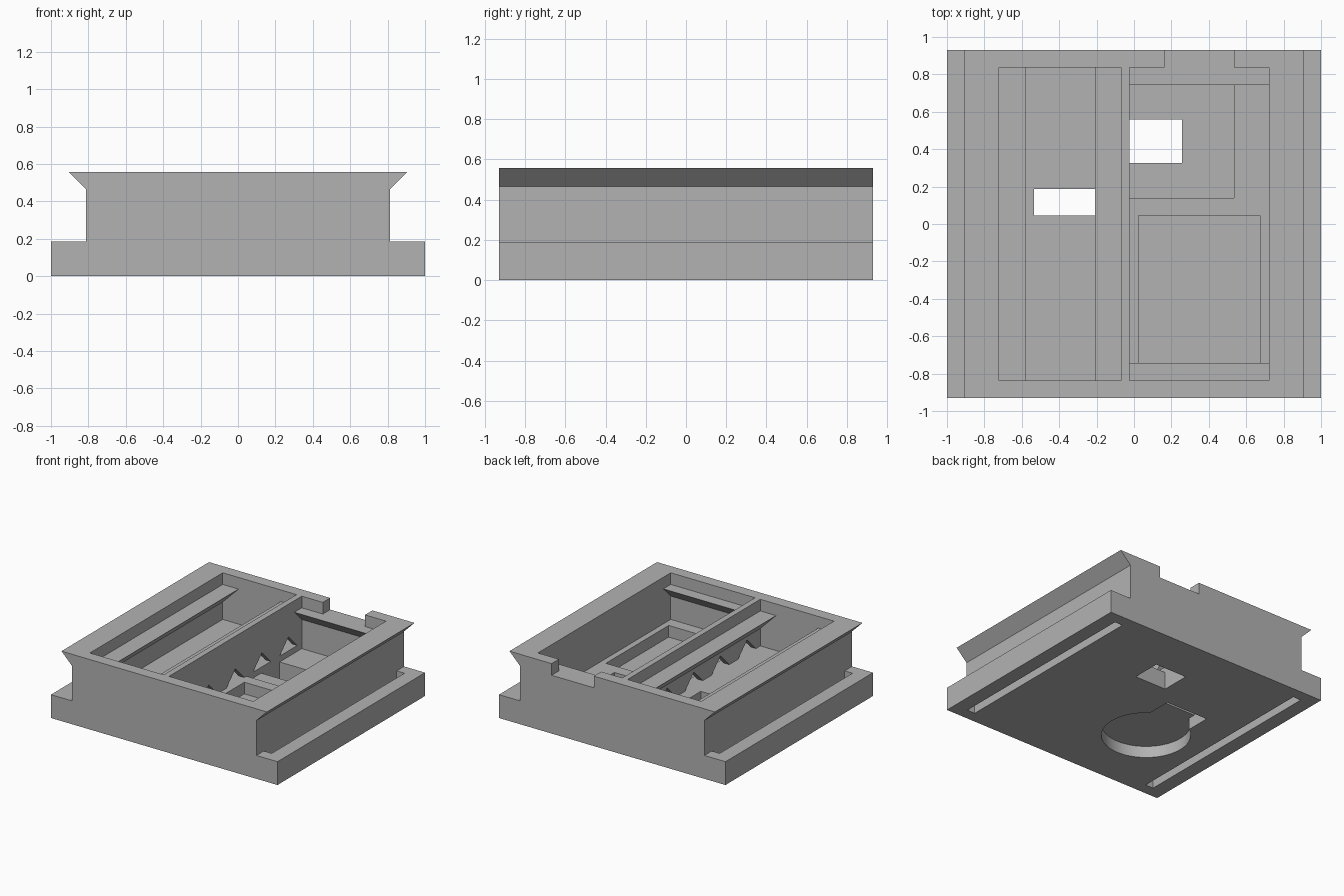
import bpy, bmesh, math
from mathutils import Vector

cube = bpy.data.objects.get("Cube")
if cube:
    bpy.data.objects.remove(cube, do_unlink=True)

U = 2 / 43            # one design unit; the block is 43 units wide
BASE, LIP, TOP = 4, 10, 12
OVER = 2              # how far cutters run past open faces

grey = bpy.data.materials.new("light_grey")
grey.use_nodes = True
grey.diffuse_color = (0.45, 0.45, 0.45, 1)
grey.node_tree.nodes["Principled BSDF"].inputs["Base Color"].default_value = (0.45, 0.45, 0.45, 1)


def prism(name, profile, axis, start, end):
    """Extrude a 2D profile along an axis; the profile uses the other two axes in order."""
    def place(p, along):
        co = list(p)
        co.insert("xyz".index(axis), along)
        return Vector(co) * U
    bm = bmesh.new()
    face = bm.faces.new([bm.verts.new(place(p, start)) for p in profile])
    ext = bmesh.ops.extrude_face_region(bm, geom=[face])["geom"]
    moved = [v for v in ext if isinstance(v, bmesh.types.BMVert)]
    shift = Vector([end - start if a == axis else 0 for a in "xyz"]) * U
    bmesh.ops.translate(bm, verts=moved, vec=shift)
    bmesh.ops.recalc_face_normals(bm, faces=bm.faces)
    mesh = bpy.data.meshes.new(name)
    bm.to_mesh(mesh)
    bm.free()
    mesh.materials.append(grey)
    obj = bpy.data.objects.new(name, mesh)
    bpy.context.scene.collection.objects.link(obj)
    return obj


def box(name, x0, x1, y0, y1, z0, z1):
    return prism(name, [(x0, y0), (x1, y0), (x1, y1), (x0, y1)], "z", z0, z1)


def lipped(a, b, lip):
    """Pocket section between a and b with a 45 degree lip on both sides."""
    left = [(a, TOP + OVER), (a, LIP), (a + lip, LIP), (a, LIP - lip), (a, BASE)]
    return left + [(a + b - u, z) for u, z in reversed(left)]


# Block with flanged foot and flared top rails
half = [(21.5, 0), (21.5, BASE), (17.5, BASE), (17.5, LIP), (19.5, TOP)]
body = prism("tray_body", half + [(-x, z) for x, z in reversed(half)], "y", -20, 20)

cutters = [
    # Lipped pockets either side of the divider
    prism("left_pocket_cutter", lipped(-15.5, -1.5, 3), "y", -18, 18),
    prism("right_pocket_cutter", lipped(-18, 18, 2), "x", -0.5, 15.5),
    # Floor recesses and openings in the right pocket
    box("front_recess_cutter", 0.5, 14.5, -16, 1, 2, 5),
    box("back_recess_cutter", -0.5, 11.5, 3, 18, 3, 5),
    box("square_opening_cutter", -0.5, 5.5, 7, 12, -OVER, 5),
    box("rear_notch_cutter", 3.5, 11.5, 17, 20 + OVER, LIP, TOP + OVER),
    # Round seat under the floor, with its neck and through opening
    prism("round_seat_cutter", [(-7.5 + 7 * math.cos(math.tau * i / 64),
                                 -6 + 7 * math.sin(math.tau * i / 64))
                                for i in range(64)], "z", -OVER, 2),
    box("neck_cutter", -11.5, -3.5, -6, 3, -OVER, 2),
    box("neck_opening_cutter", -11.5, -3.5, 1, 4, -OVER, 5),
]
# Long slots through the foot flanges
for s in (-1, 1):
    x0, x1 = sorted((s * 17.5, s * 19))
    cutters.append(box("flange_slot_cutter", x0, x1, -18, 18, -OVER, 5))
# Triangular passages through the divider
for i in range(-2, 3):
    y = i * 7.2
    cutters.append(prism("divider_passage_cutter",
                         [(y - 2.4, BASE), (y + 2.4, BASE), (y, 6.4)], "x", -1.8, -0.2))

for cutter in cutters:
    cutter.hide_render = True
    mod = body.modifiers.new(cutter.name, "BOOLEAN")
    mod.operation = "DIFFERENCE"
    mod.solver = "EXACT"
    mod.object = cutter

# Bake the cuts into the body and drop the cutters
bpy.context.view_layer.update()
graph = bpy.context.evaluated_depsgraph_get()
result = bpy.data.meshes.new_from_object(body.evaluated_get(graph))
body.modifiers.clear()
body.data = result
body.data.name = "tray_body"
for cutter in cutters:
    bpy.data.objects.remove(cutter, do_unlink=True)

# Flat faces everywhere, smooth only round the seat wall
bpy.context.view_layer.objects.active = body
body.select_set(True)
bpy.ops.object.shade_smooth_by_angle(angle=math.radians(20))
